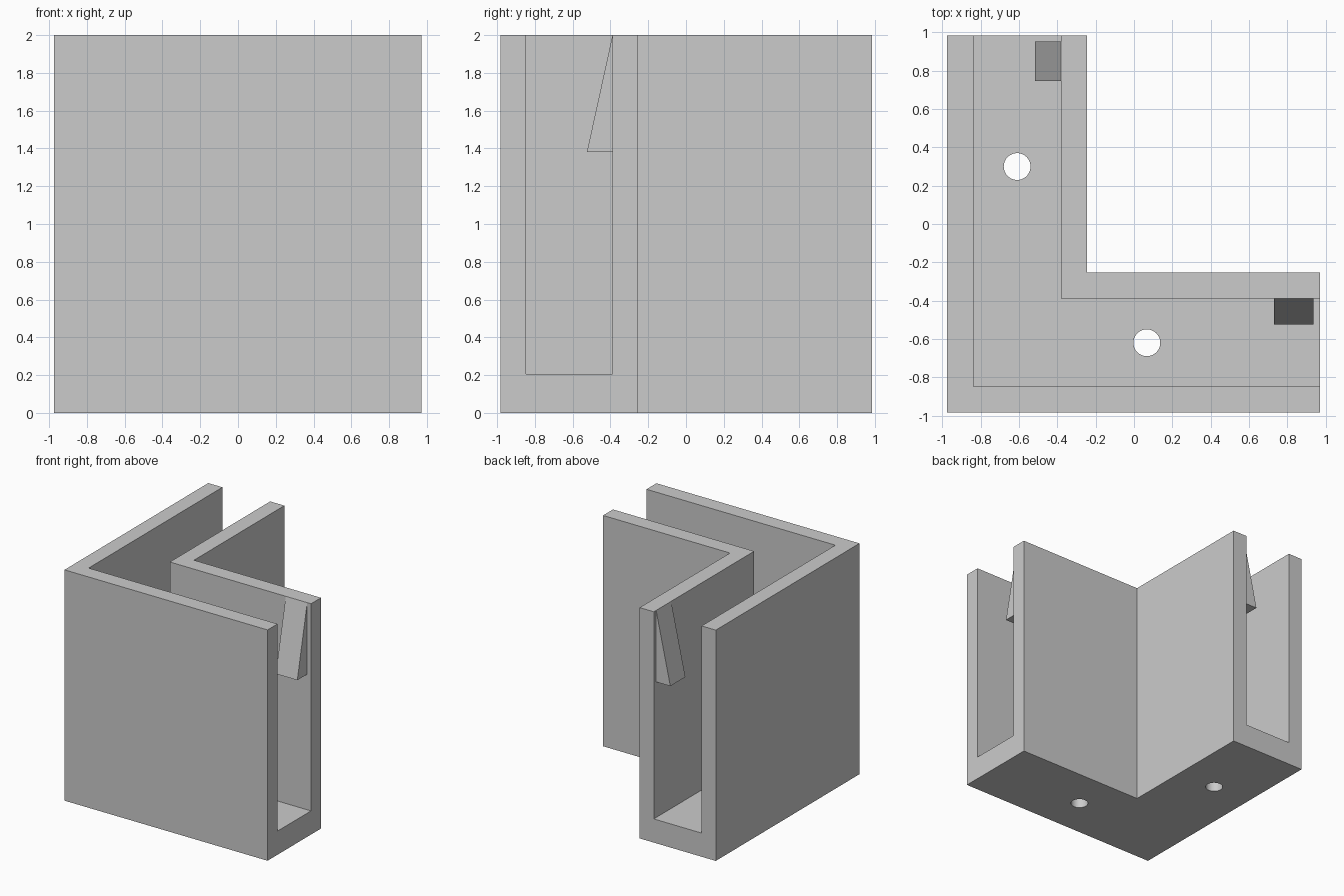
import bpy
import bmesh

if "Cube" in bpy.data.objects:
    bpy.data.objects.remove(bpy.data.objects["Cube"], do_unlink=True)

X0, X1, Y0, Y1 = -0.975, 0.972, -0.983, 0.985   # overall footprint
WALL, WIDTH, FLOOR, HEIGHT = 0.136, 0.73, 0.205, 2.0

grey = bpy.data.materials.new("plain grey")
grey.use_nodes = True
colour = (0.6, 0.6, 0.6, 1)
grey.diffuse_color = colour
grey.node_tree.nodes["Principled BSDF"].inputs["Base Color"].default_value = colour


def prism(name, base, offset):
    """Extrude a closed outline of 3D points along an offset."""
    bm = bmesh.new()
    face = bm.faces.new([bm.verts.new(p) for p in base])
    result = bmesh.ops.extrude_face_region(bm, geom=[face], use_keep_orig=True)
    moved = [v for v in result["geom"] if isinstance(v, bmesh.types.BMVert)]
    bmesh.ops.translate(bm, verts=moved, vec=offset)
    bmesh.ops.recalc_face_normals(bm, faces=bm.faces)
    mesh = bpy.data.meshes.new(name)
    bm.to_mesh(mesh)
    bm.free()
    mesh.materials.append(grey)
    obj = bpy.data.objects.new(name, mesh)
    bpy.context.collection.objects.link(obj)
    return obj


def corner_outline(inset, overshoot, z):
    """L-shaped outline, narrowed by inset and lengthened at its open ends."""
    xa, ya = X0 + inset, Y0 + inset
    xb, yb = X0 + WIDTH - inset, Y0 + WIDTH - inset
    xe, ye = X1 + overshoot, Y1 + overshoot
    return [(xa, ya, z), (xe, ya, z), (xe, yb, z),
            (xb, yb, z), (xb, ye, z), (xa, ye, z)]


def cut(target, cutter):
    """Subtract the cutter and bake the result."""
    cutter.hide_render = True
    mod = target.modifiers.new("cut", "BOOLEAN")
    mod.operation = "DIFFERENCE"
    mod.solver = "EXACT"
    mod.object = cutter
    bpy.context.view_layer.update()
    graph = bpy.context.evaluated_depsgraph_get()
    mesh = bpy.data.meshes.new_from_object(target.evaluated_get(graph))
    target.modifiers.clear()
    target.data = mesh
    bpy.data.objects.remove(cutter, do_unlink=True)


# Corner bracket with an open channel
bracket = prism("corner_bracket", corner_outline(0, 0, 0), (0, 0, HEIGHT))
cut(bracket, prism("channel_cutter", corner_outline(WALL, 0.2, FLOOR), (0, 0, HEIGHT)))

# Screw holes through the floor
for x, y in ((-0.61, 0.30), (0.067, -0.62)):
    bpy.ops.mesh.primitive_cylinder_add(vertices=48, radius=0.07, depth=1, location=(x, y, 0))
    drill = bpy.context.object
    drill.data.materials.append(grey)
    cut(bracket, drill)

# Snap wedges on the inner walls
wx, wy = X0 + WIDTH - WALL, Y0 + WIDTH - WALL
LOW, REACH, LENGTH = 1.38, 0.136, 0.206
prism("left_snap_wedge",
      [(0.73, wy, HEIGHT), (0.73, wy, LOW), (0.73, wy - REACH, LOW)], (LENGTH, 0, 0))
prism("back_snap_wedge",
      [(wx, 0.747, HEIGHT), (wx, 0.747, LOW), (wx - REACH, 0.747, LOW)], (0, LENGTH, 0))
